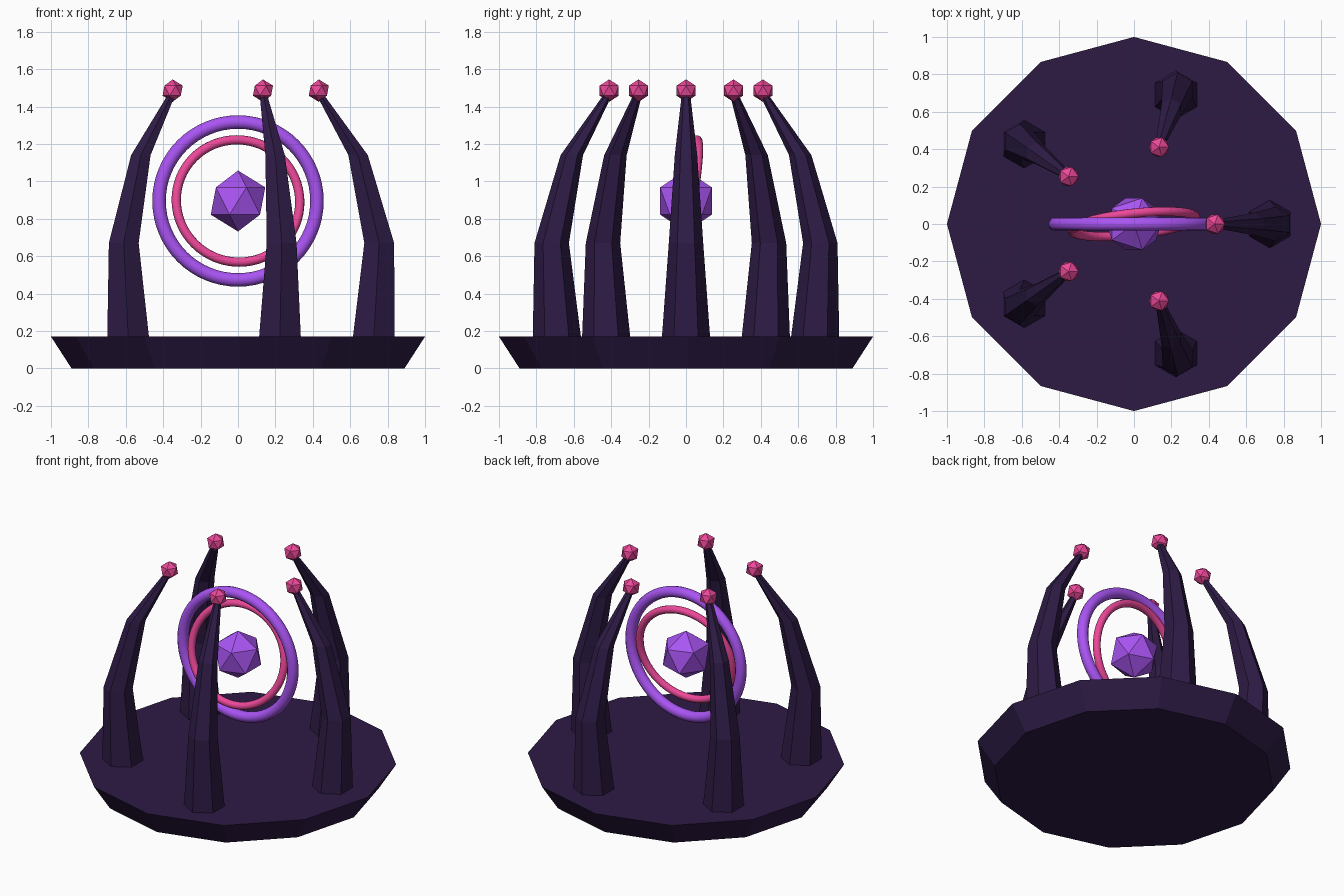
import bpy, bmesh, math
from math import cos, sin, pi, radians

if "Cube" in bpy.data.objects:
    bpy.data.objects.remove(bpy.data.objects["Cube"])


def material(name, rgb):
    m = bpy.data.materials.new(name)
    m.diffuse_color = (*rgb, 1)
    m.use_nodes = True
    m.node_tree.nodes["Principled BSDF"].inputs["Base Color"].default_value = m.diffuse_color
    return m


DARK = material("dark_stone", (0.027, 0.011, 0.06))
VIOLET = material("violet_glow", (0.40, 0.09, 0.90))
PINK = material("pink_glow", (0.84, 0.065, 0.32))


def finish(name, mat):
    ob = bpy.context.object
    ob.name = name
    ob.data.materials.append(mat)
    return ob


def gem(name, r, loc, mat):
    bpy.ops.mesh.primitive_ico_sphere_add(subdivisions=1, radius=r, location=loc)
    return finish(name, mat)


def ring(name, major, minor, rot, mat):
    bpy.ops.mesh.primitive_torus_add(major_radius=major, minor_radius=minor,
                                     major_segments=64, minor_segments=12,
                                     location=(0, 0, CORE_Z), rotation=rot)
    bpy.ops.object.shade_smooth_by_angle(angle=radians(40))
    return finish(name, mat)


def pillar(name, angle):
    # hexagonal loft along a path bending inward: (distance out, z, radius)
    path = [(0.725, 0.15, 0.13), (0.755, 0.67, 0.092),
            (0.642, 1.14, 0.06), (0.435, 1.47, 0.022)]
    bm = bmesh.new()
    rings = []
    for d, z, r in path:
        rings.append([bm.verts.new((d * cos(angle) + r * sin(k * pi / 3),
                                    d * sin(angle) + r * cos(k * pi / 3), z))
                      for k in range(6)])
    for a, b in zip(rings, rings[1:]):
        for k in range(6):
            j = (k + 1) % 6
            bm.faces.new((a[k], a[j], b[j], b[k]))
    bm.faces.new(rings[0])
    bm.faces.new(rings[-1])
    bmesh.ops.recalc_face_normals(bm, faces=bm.faces)
    me = bpy.data.meshes.new(name)
    bm.to_mesh(me)
    bm.free()
    ob = bpy.data.objects.new(name, me)
    bpy.context.collection.objects.link(ob)
    me.materials.append(DARK)


# twelve-sided flared base
bpy.ops.mesh.primitive_cone_add(vertices=12, radius1=0.89, radius2=1.0,
                                depth=0.17, location=(0, 0, 0.085))
finish("base", DARK)

# five bent pillars with gem tips
for i in range(5):
    a = i * 2 * pi / 5
    pillar(f"pillar_{i + 1}", a)
    gem(f"pillar_tip_{i + 1}", 0.06, (0.432 * cos(a), 0.432 * sin(a), 1.485), PINK)

# floating core and two rings
CORE_Z = 0.895
gem("core", 0.163, (0, 0, CORE_Z), VIOLET)
ring("outer_ring", 0.422, 0.036, (pi / 2, 0, 0), VIOLET)
ring("inner_ring", 0.332, 0.025, (pi / 2 - radians(10), 0, radians(6)), PINK)
